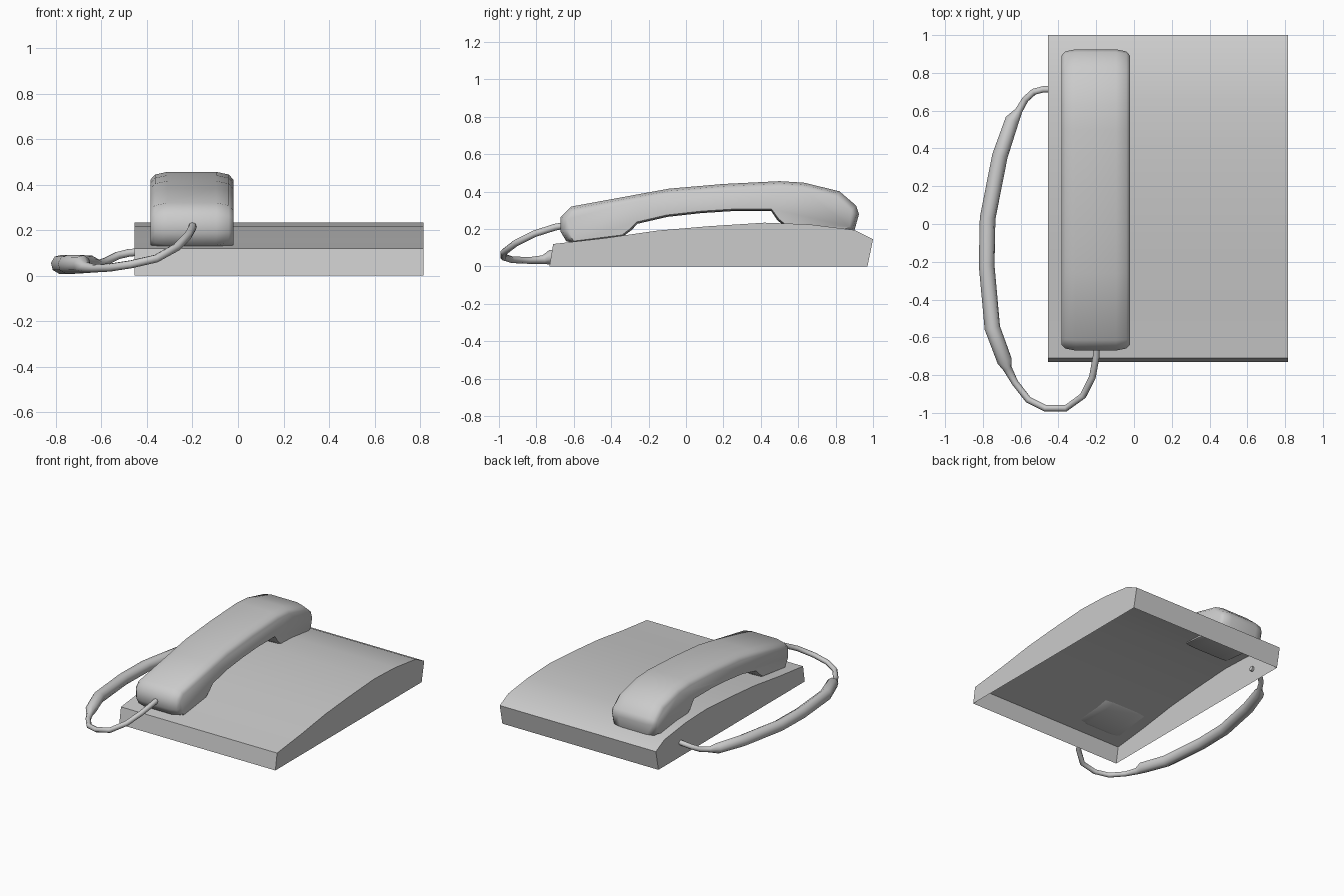
import bpy
from mathutils import Vector

if "Cube" in bpy.data.objects:
    bpy.data.objects.remove(bpy.data.objects["Cube"])


def add_mesh(name, verts, faces, angle):
    mesh = bpy.data.meshes.new(name)
    mesh.from_pydata(verts, [], faces)
    obj = bpy.data.objects.new(name, mesh)
    bpy.context.collection.objects.link(obj)
    bpy.ops.object.select_all(action='DESELECT')
    obj.select_set(True)
    bpy.context.view_layer.objects.active = obj
    bpy.ops.object.mode_set(mode='EDIT')
    bpy.ops.mesh.select_all(action='SELECT')
    bpy.ops.mesh.normals_make_consistent(inside=False)
    bpy.ops.object.mode_set(mode='OBJECT')
    bpy.ops.object.shade_smooth_by_angle(angle=angle)
    return obj


def loft(name, loops, angle, open_last=False):
    """Join profile loops into a skin, capped at both ends."""
    n = len(loops[0])
    verts = [p for loop in loops for p in loop]
    faces = [list(range(n)), list(range(len(verts) - n, len(verts)))]
    for k in range(len(loops) - 1):
        for i in range(n - (1 if open_last else 0)):
            j = (i + 1) % n
            faces.append([k * n + i, k * n + j, (k + 1) * n + j, (k + 1) * n + i])
    return add_mesh(name, verts, faces, angle)


# Body: arched wedge shell with an open underside
body = [(-0.73, 0), (-0.71, 0.12), (-0.43, 0.152), (-0.15, 0.192), (0.12, 0.215),
        (0.42, 0.234), (0.66, 0.225), (0.90, 0.195), (1.0, 0.145), (0.97, 0)]
loft("phone_body", [[(x, y, z) for y, z in body] for x in (-0.455, 0.815)], 0.9, True)

# Handset: side profile with the outer rim drawn in at both sides
upper = [(-0.64, 0.135), (-0.67, 0.185), (-0.67, 0.265), (-0.615, 0.32), (-0.26, 0.385),
         (-0.09, 0.416), (0.2, 0.441), (0.5, 0.456), (0.63, 0.448), (0.82, 0.402),
         (0.91, 0.325), (0.925, 0.28), (0.9, 0.19)]
lower = [(0.84, 0.185), (0.53, 0.215), (0.49, 0.245), (0.455, 0.297), (0.25, 0.296),
         (0.08, 0.285), (-0.1, 0.265), (-0.26, 0.228), (-0.29, 0.195), (-0.34, 0.158),
         (-0.6, 0.125)]
profile = [Vector(p) for p in upper + lower]


def inset(amount):
    out = []
    for i, p in enumerate(profile):
        d = (profile[(i + 1) % len(profile)] - profile[i - 1]).normalized()
        k = amount if i < len(upper) else amount * 0.3
        out.append(p + Vector((d.y, -d.x)) * k)
    return out


rings = [(-0.385, 0.035), (-0.365, 0.012), (-0.31, 0), (-0.095, 0), (-0.04, 0.012), (-0.02, 0.035)]
loft("handset", [[(x, p.x, p.y) for p in inset(a)] for x, a in rings], 0.9)

# Cord: thin leads at both ends, thick coiled section in the middle
path = [(-0.2, -0.62, 0.225, 18), (-0.2, -0.70, 0.21, 18), (-0.22, -0.81, 0.175, 18),
        (-0.27, -0.91, 0.125, 18), (-0.36, -0.975, 0.075, 18), (-0.47, -0.975, 0.05, 18),
        (-0.56, -0.93, 0.036, 18), (-0.63, -0.84, 0.032, 18), (-0.67, -0.765, 0.036, 24),
        (-0.685, -0.725, 0.05, 40), (-0.75, -0.55, 0.05, 42), (-0.78, -0.22, 0.05, 42),
        (-0.775, 0.03, 0.05, 42), (-0.71, 0.36, 0.05, 42), (-0.645, 0.55, 0.05, 38),
        (-0.61, 0.60, 0.05, 20), (-0.575, 0.66, 0.065, 18), (-0.53, 0.70, 0.088, 18),
        (-0.48, 0.713, 0.1, 18), (-0.44, 0.713, 0.104, 18)]
curve = bpy.data.curves.new("cord", 'CURVE')
curve.dimensions = '3D'
curve.bevel_depth = 0.001
curve.bevel_resolution = 2
curve.use_fill_caps = True
spline = curve.splines.new('POLY')
spline.points.add(len(path) - 1)
for pt, (x, y, z, r) in zip(spline.points, path):
    pt.co = (x, y, z, 1)
    pt.radius = r
cord = bpy.data.objects.new("cord", curve)
bpy.context.collection.objects.link(cord)
bpy.ops.object.select_all(action='DESELECT')
cord.select_set(True)
bpy.context.view_layer.objects.active = cord
bpy.ops.object.convert(target='MESH')
bpy.ops.object.shade_smooth_by_angle(angle=1.0)
